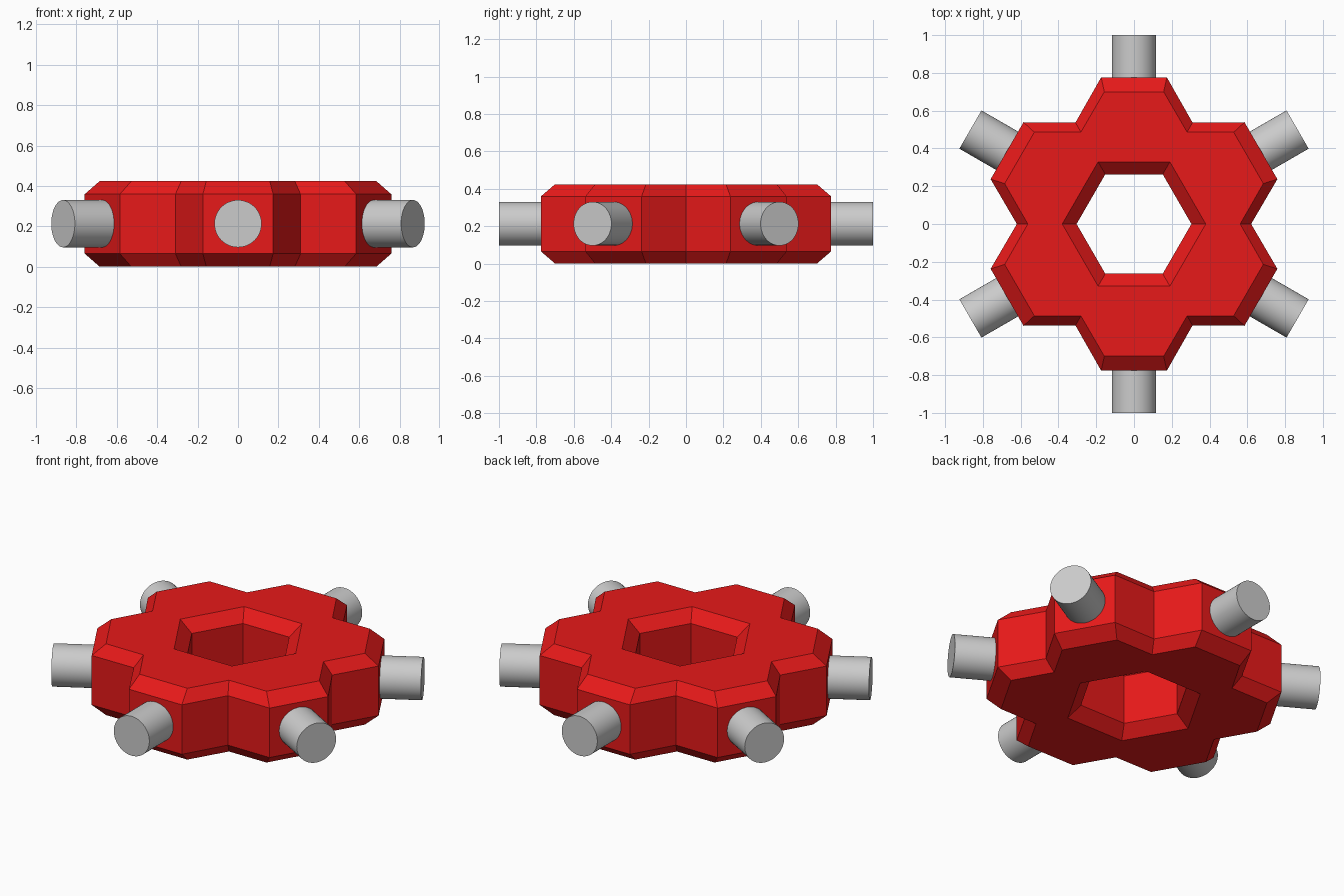
import bpy, bmesh
from math import cos, sin, pi, atan2, hypot, radians
from mathutils import Matrix, Vector

if "Cube" in bpy.data.objects:
    bpy.data.objects.remove(bpy.data.objects["Cube"])

H, CH, N = 0.424, 0.065, 6
Z = (0.0, CH, H - CH, H)

red = bpy.data.materials.new("red")
red.diffuse_color = (0.8, 0.01, 0.01, 1)
red.use_nodes = True
red.node_tree.nodes["Principled BSDF"].inputs["Base Color"].default_value = red.diffuse_color


def outer_ring(bm, notch, half, reach, z):
    # notch corner followed by the two corners of the arm tip, six times
    r, a = hypot(half, reach), atan2(half, reach)
    verts = []
    for i in range(N):
        t = i * pi / 3
        for rad, ang in ((notch, t), (r, t + pi / 6 - a), (r, t + pi / 6 + a)):
            verts.append(bm.verts.new((rad * cos(ang), rad * sin(ang), z)))
    return verts


def hex_ring(bm, r, z):
    return [bm.verts.new((r * cos(i * pi / 3), r * sin(i * pi / 3), z)) for i in range(N)]


def bridge(bm, a, b):
    n = len(a)
    for i in range(n):
        j = (i + 1) % n
        bm.faces.new((a[i], a[j], b[j], b[i]))


# Six-armed hub with chamfered rims and hexagonal hole
bm = bmesh.new()
small, big = (0.562, 0.157, 0.70), (0.62, 0.174, 0.776)
outer = [outer_ring(bm, *s, z) for s, z in zip((small, big, big, small), Z)]
inner = [hex_ring(bm, r, z) for r, z in zip((0.38, 0.304, 0.304, 0.38), Z)]
for k in range(3):
    bridge(bm, outer[k], outer[k + 1])
    bridge(bm, inner[k + 1], inner[k])
for o, h in ((outer[0], inner[0]), (outer[3], inner[3])):
    for i in range(N):
        bm.faces.new([o[(3 * i + k) % 18] for k in range(4)] + [h[(i + 1) % N], h[i]])
bmesh.ops.recalc_face_normals(bm, faces=bm.faces)
mesh = bpy.data.meshes.new("hub")
bm.to_mesh(mesh)
bm.free()
hub = bpy.data.objects.new("hub", mesh)
hub.data.materials.append(red)
bpy.context.collection.objects.link(hub)

# Round pegs sticking out of each arm
for i in range(N):
    ang = radians(30 + 60 * i)
    d = Vector((cos(ang), sin(ang), 0))
    bpy.ops.mesh.primitive_cylinder_add(
        vertices=48, radius=0.117, depth=0.3,
        location=d * 0.85 + Vector((0, 0, 0.213)), rotation=(0, pi / 2, ang))
    bpy.context.object.name = f"peg_{i + 1}"
    bpy.ops.object.shade_smooth_by_angle()
